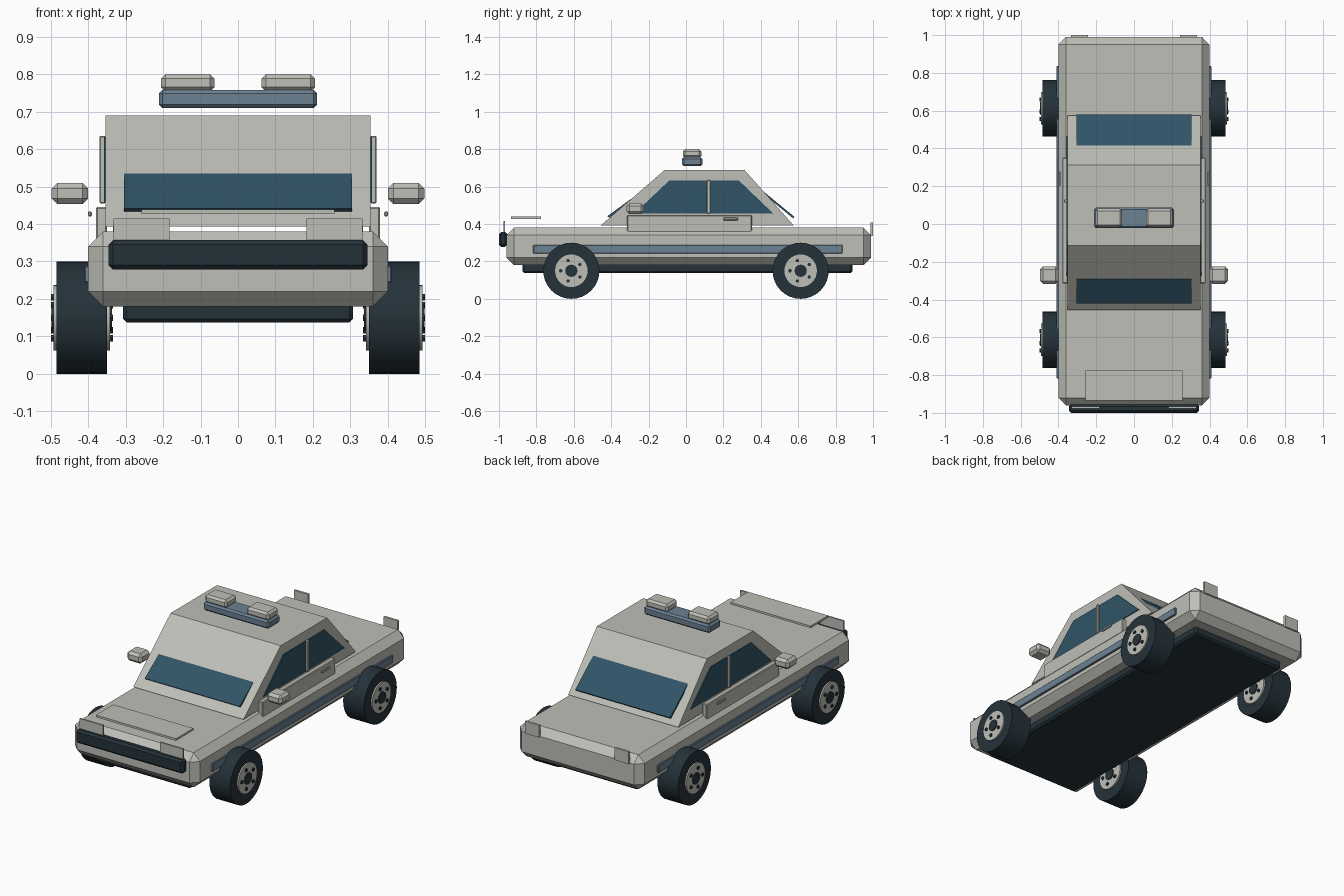
import bpy, bmesh, math
from mathutils import Matrix

if "Cube" in bpy.data.objects:
    bpy.data.objects.remove(bpy.data.objects["Cube"])


def material(name, rgb):
    m = bpy.data.materials.new(name)
    m.diffuse_color = (*rgb, 1)
    m.use_nodes = True
    m.node_tree.nodes["Principled BSDF"].inputs["Base Color"].default_value = m.diffuse_color
    return m


PAINT = material("light grey paint", (0.52, 0.52, 0.48))
BLUE = material("slate blue", (0.15, 0.22, 0.29))
DARK = material("dark rubber", (0.018, 0.032, 0.042))
GLASS = material("teal glass", (0.03, 0.088, 0.135))


def finish(bm, name, mat):
    bmesh.ops.recalc_face_normals(bm, faces=bm.faces)
    me = bpy.data.meshes.new(name)
    bm.to_mesh(me)
    bm.free()
    me.materials.append(mat)
    ob = bpy.data.objects.new(name, me)
    bpy.context.scene.collection.objects.link(ob)
    return ob


def box(name, mat, x, y, z, bevel=0.0):
    """Box from (min, max) ranges, with chamfered edges."""
    bm = bmesh.new()
    bmesh.ops.create_cube(bm, size=1)
    for v in bm.verts:
        for i, r in enumerate((x, y, z)):
            v.co[i] = r[1] if v.co[i] > 0 else r[0]
    if bevel:
        bmesh.ops.bevel(bm, geom=bm.edges[:], offset=bevel, segments=1,
                        affect='EDGES')
    return finish(bm, name, mat)


def prism(name, mat, profile, x):
    """Side profile of (y, z) points extruded across x."""
    bm = bmesh.new()
    face = bm.faces.new([bm.verts.new((x[0], y, z)) for y, z in profile])
    ext = bmesh.ops.extrude_face_region(bm, geom=[face])
    for v in ext["geom"]:
        if isinstance(v, bmesh.types.BMVert):
            v.co.x = x[1]
    return finish(bm, name, mat)


def cylinder(name, mat, x, y, z, radius, sides):
    """Cylinder lying along x."""
    bm = bmesh.new()
    bmesh.ops.create_cone(bm, cap_ends=True, segments=sides, radius1=radius,
                          radius2=radius, depth=x[1] - x[0])
    bm.transform(Matrix.Translation(((x[0] + x[1]) / 2, y, z))
                 @ Matrix.Rotation(math.pi / 2, 4, 'Y'))
    for f in bm.faces:
        f.smooth = len(f.verts) == 4 and sides > 8
    ob = finish(bm, name, mat)
    ob.data.set_sharp_from_angle(angle=math.radians(30))
    return ob


def span(s, a, b):
    return tuple(sorted((s * a, s * b)))


# Body, underside and bumper
box("body", PAINT, (-0.40, 0.40), (-0.96, 0.99), (0.18, 0.38), 0.04)
box("chassis", DARK, (-0.307, 0.307), (-0.875, 0.89), (0.137, 0.19), 0.01)
box("front_bumper", DARK, (-0.345, 0.345), (-1.0, -0.955), (0.278, 0.357), 0.012)
box("hood_panel", PAINT, (-0.257, 0.257), (-0.935, -0.775), (0.427, 0.439))

# Cabin with front and rear glass
prism("cabin", PAINT, [(-0.455, 0.393), (-0.113, 0.69), (0.312, 0.69),
                       (0.575, 0.393)], (-0.353, 0.353))
prism("windscreen", GLASS, [(-0.42, 0.442), (-0.293, 0.535),
                            (-0.283, 0.527), (-0.41, 0.434)], (-0.304, 0.304))
prism("rear_window", GLASS, [(0.58, 0.438), (0.413, 0.575),
                             (0.406, 0.567), (0.573, 0.43)], (-0.304, 0.304))

# Roof light bar
box("light_bar", BLUE, (-0.211, 0.211), (-0.022, 0.087), (0.709, 0.758), 0.01)

for s in (-1, 1):
    side = "right" if s > 0 else "left"
    box(side + "_roof_lamp", PAINT, span(s, 0.063, 0.205), (-0.017, 0.082),
        (0.753, 0.80), 0.012)
    # Side glass, pillar, door and handle
    prism(side + "_side_windows", GLASS,
          [(-0.275, 0.457), (-0.09, 0.632), (0.283, 0.632), (0.466, 0.457)],
          span(s, 0.35, 0.358))
    box(side + "_pillar", PAINT, span(s, 0.353, 0.37), (0.113, 0.13),
        (0.455, 0.635), 0.003)
    box(side + "_door", PAINT, span(s, 0.35, 0.379), (-0.315, 0.352),
        (0.355, 0.446), 0.004)
    box(side + "_handle", PAINT, span(s, 0.39, 0.40), (0.20, 0.277),
        (0.42, 0.434), 0.003)
    box(side + "_mirror", PAINT, span(s, 0.40, 0.497), (-0.317, -0.225),
        (0.453, 0.51), 0.015)
    box(side + "_stripe", BLUE, span(s, 0.39, 0.41), (-0.817, 0.837),
        (0.243, 0.288), 0.003)
    # Front and rear lamp plates
    box(side + "_headlight", PAINT, span(s, 0.183, 0.332), (-0.977, -0.967),
        (0.345, 0.415))
    box(side + "_tail_light", PAINT, span(s, 0.243, 0.333), (0.987, 1.0),
        (0.337, 0.408))
    # Wheels with hubcaps and bolts on both faces
    for end, y in (("front", -0.613), ("rear", 0.613)):
        n = f"{end}_{side}_"
        cylinder(n + "tyre", DARK, span(s, 0.35, 0.484), y, 0.15, 0.15, 32)
        cylinder(n + "hubcap", PAINT, span(s, 0.341, 0.492), y, 0.15, 0.087, 32)
        cylinder(n + "hub", DARK, span(s, 0.336, 0.497), y, 0.15, 0.033, 16)
        for k in range(5):
            a = math.pi + k * math.tau / 5
            cylinder(n + f"bolt_{k + 1}", DARK, span(s, 0.334, 0.499),
                     y + 0.057 * math.cos(a), 0.15 + 0.057 * math.sin(a),
                     0.01, 6)
